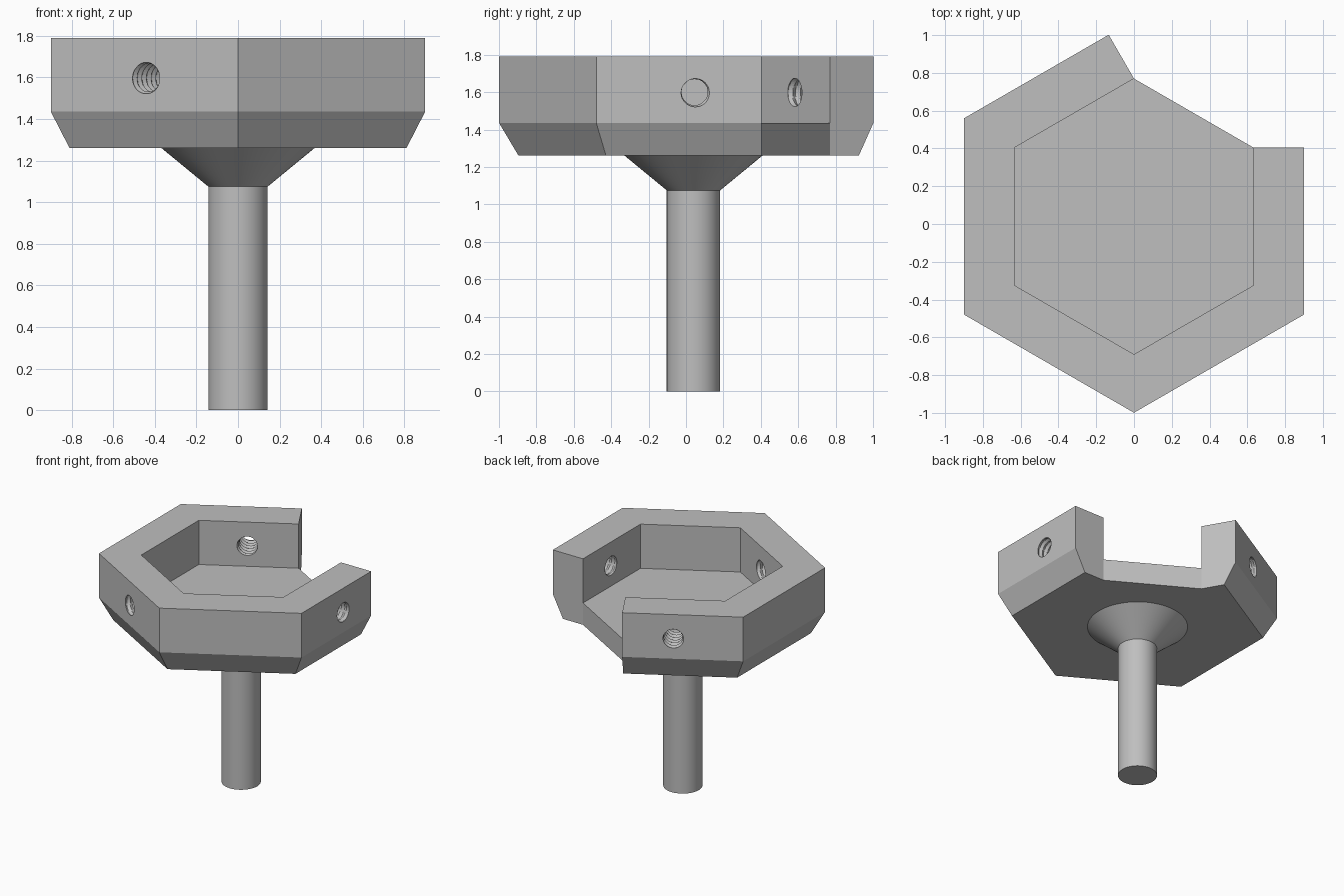
import bpy, bmesh
from math import sin, cos, pi, radians
from mathutils import Vector, Matrix

if "Cube" in bpy.data.objects:
    bpy.data.objects.remove(bpy.data.objects["Cube"])

AXIS_Y = 0.04
Z_BOTTOM, Z_FLOOR, Z_TOP = 1.26, 1.435, 1.79
IN_APOTHEM, OUT_APOTHEM, BASE_APOTHEM = 0.632, 0.9, 0.81

metal = bpy.data.materials.new("grey metal")
metal.use_nodes = True
colour = (0.52, 0.52, 0.52, 1)
metal.diffuse_color = colour
metal.node_tree.nodes["Principled BSDF"].inputs["Base Color"].default_value = colour


def finish(name, bm):
    bmesh.ops.recalc_face_normals(bm, faces=bm.faces[:])
    mesh = bpy.data.meshes.new(name)
    bm.to_mesh(mesh)
    bm.free()
    mesh.materials.append(metal)
    obj = bpy.data.objects.new(name, mesh)
    bpy.context.collection.objects.link(obj)
    return obj


def smooth(obj):
    bpy.ops.object.select_all(action='DESELECT')
    obj.select_set(True)
    bpy.context.view_layer.objects.active = obj
    bpy.ops.object.shade_smooth_by_angle(angle=radians(30))


def polar(angle, length):
    a = radians(angle)
    return Vector((cos(a) * length, sin(a) * length, 0))


def hex_corner(angle, apothem):
    return polar(angle, apothem / cos(pi / 6))


# Hexagonal cup with one side open
bm = bmesh.new()


def ring(points, z):
    return [bm.verts.new(p + Vector((0, AXIS_Y, z))) for p in points]


def walls(lower, upper):
    for i in range(len(lower) - 1):
        bm.faces.new((lower[i], lower[i + 1], upper[i + 1], upper[i]))


def outer_path(apothem):
    first, last = hex_corner(90, IN_APOTHEM), hex_corner(30, IN_APOTHEM)
    step = apothem - IN_APOTHEM
    corners = [hex_corner(a, apothem) for a in (150, 210, 270, 330)]
    return [first, first + polar(120, step)] + corners + [last + polar(0, step), last]


inner_path = [hex_corner(a, IN_APOTHEM) for a in (330, 270, 210, 150)]
base = ring(outer_path(BASE_APOTHEM), Z_BOTTOM)
mid = ring(outer_path(OUT_APOTHEM), Z_FLOOR)
top = ring(outer_path(OUT_APOTHEM), Z_TOP)
mid_in = [mid[-1]] + ring(inner_path, Z_FLOOR) + [mid[0]]
top_in = [top[-1]] + ring(inner_path, Z_TOP) + [top[0]]
bm.faces.new(base)
walls(base + base[:1], mid + mid[:1])
walls(mid, top)
walls(mid_in, top_in)
bm.faces.new(mid_in)
bm.faces.new(top + top_in[1:-1])
cup = finish("hexagonal_cup", bm)


# Threaded cutter, lying along the given direction
def thread_cutter(angle):
    bm = bmesh.new()
    sides, pitch, start, length = 40, 0.045, 0.59, 0.35
    dz = pitch / 8
    rows = []
    for k in range(int(length / dz) + 1):
        row = []
        for i in range(sides):
            phase = (k / 8 - i / sides) % 1
            r = 0.069 + 0.013 * abs(2 * phase - 1)
            t = 2 * pi * i / sides
            row.append(bm.verts.new((start + k * dz, r * cos(t), r * sin(t))))
        rows.append(row)
    for a, b in zip(rows, rows[1:]):
        walls_closed = zip(a, a[1:] + a[:1], b[1:] + b[:1], b)
        for quad in walls_closed:
            bm.faces.new(quad)
    bm.faces.new(rows[0])
    bm.faces.new(rows[-1])
    bm.transform(Matrix.Translation((0, AXIS_Y, 1.6))
                 @ Matrix.Rotation(radians(angle), 4, 'Z')
                 @ Matrix.Translation((0, 0.006, 0)))
    return finish("thread_cutter", bm)


# Three threaded screw holes
for angle in (0, 120, 240):
    cutter = thread_cutter(angle)
    cutter.hide_render = True
    mod = cup.modifiers.new("screw_hole", 'BOOLEAN')
    mod.operation = 'DIFFERENCE'
    mod.solver = 'EXACT'
    mod.object = cutter
    bpy.ops.object.select_all(action='DESELECT')
    bpy.context.view_layer.objects.active = cup
    cup.select_set(True)
    bpy.ops.object.modifier_apply(modifier=mod.name)
    bpy.data.objects.remove(cutter)


# Round stem and the flare that joins it to the cup
def round_part(name, r_low, r_high, z_low, z_high):
    bm = bmesh.new()
    bmesh.ops.create_cone(bm, cap_ends=True, segments=72, radius1=r_low,
                          radius2=r_high, depth=z_high - z_low)
    bm.transform(Matrix.Translation((0, AXIS_Y, (z_low + z_high) / 2)))
    smooth(finish(name, bm))


round_part("stem", 0.143, 0.143, 0, 1.075)
round_part("flare", 0.143, 0.368, 1.075, Z_BOTTOM)
